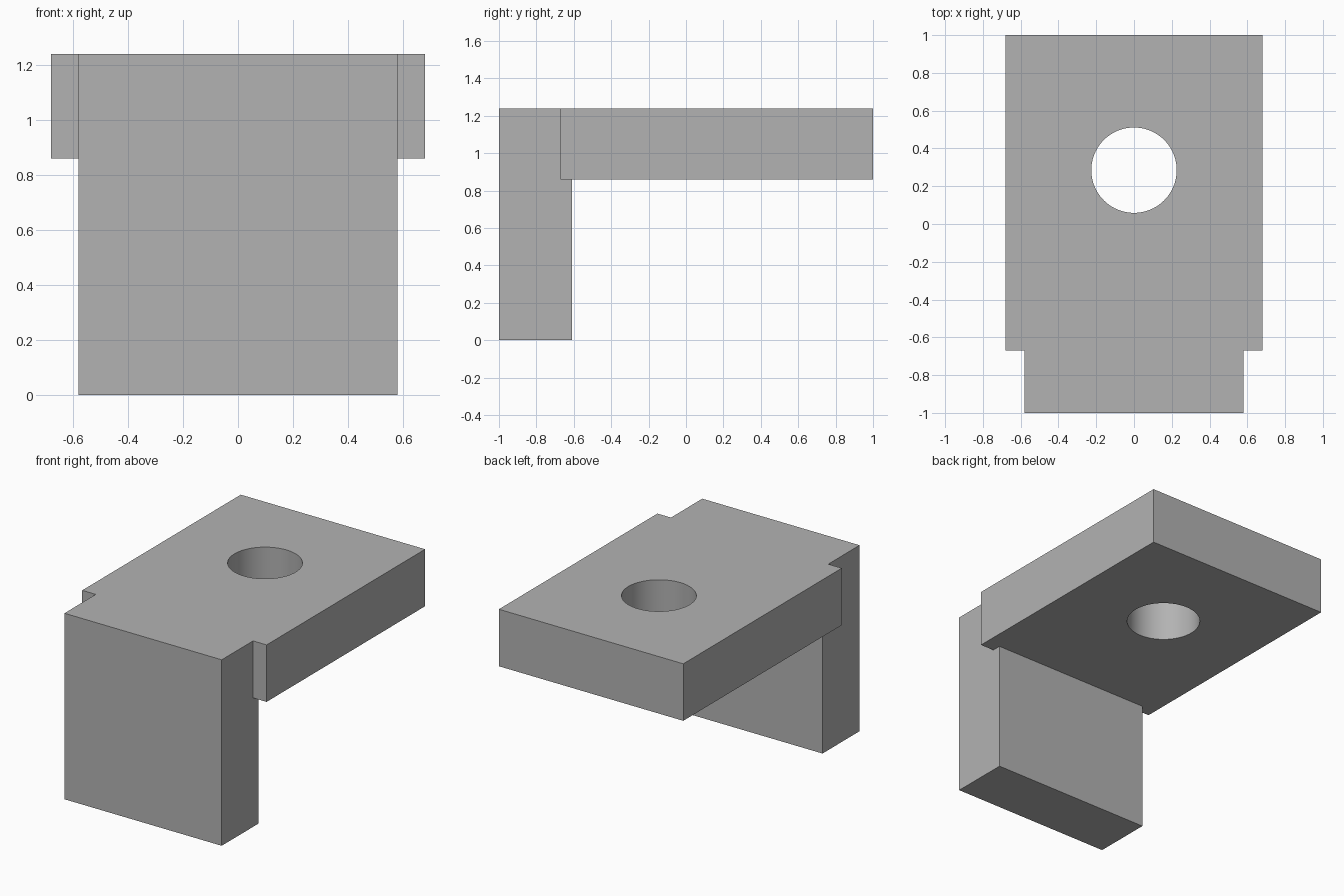
import bpy
import bmesh
import math
from mathutils import Matrix

default = bpy.data.objects.get("Cube")
if default:
    bpy.data.objects.remove(default, do_unlink=True)

# Main dimensions
HEIGHT, PLATE_BOTTOM = 1.24, 0.86
PLATE_X, LEG_X = 0.68, 0.58
FRONT, LEG_BACK, SHOULDER, BACK = -1.0, -0.61, -0.67, 1.0
HOLE_Y, HOLE_RADIUS = 0.285, 0.226

grey = bpy.data.materials.new("plain_grey")
grey.use_nodes = True
colour = (0.45, 0.45, 0.45, 1)
grey.diffuse_color = colour
grey.node_tree.nodes["Principled BSDF"].inputs["Base Color"].default_value = colour


def finish(name, bm):
    mesh = bpy.data.meshes.new(name)
    bm.to_mesh(mesh)
    bm.free()
    mesh.materials.append(grey)
    obj = bpy.data.objects.new(name, mesh)
    bpy.context.collection.objects.link(obj)
    return obj


def extrude_outline(name, outline, z0, z1):
    bm = bmesh.new()
    base = bm.faces.new([bm.verts.new((x, y, z0)) for x, y in outline])
    result = bmesh.ops.extrude_face_region(bm, geom=[base], use_keep_orig=True)
    top = [v for v in result["geom"] if isinstance(v, bmesh.types.BMVert)]
    bmesh.ops.translate(bm, verts=top, vec=(0, 0, z1 - z0))
    bmesh.ops.recalc_face_normals(bm, faces=bm.faces)
    return finish(name, bm)


def combine(target, tool, operation):
    mod = target.modifiers.new(operation.lower(), 'BOOLEAN')
    mod.object, mod.operation, mod.solver = tool, operation, 'EXACT'
    bpy.ops.object.select_all(action='DESELECT')
    target.select_set(True)
    bpy.context.view_layer.objects.active = target
    bpy.ops.object.modifier_apply(modifier=mod.name)
    bpy.data.objects.remove(tool, do_unlink=True)


# Top plate with a narrower front tongue
right_side = [(LEG_X, FRONT), (LEG_X, SHOULDER), (PLATE_X, SHOULDER), (PLATE_X, BACK)]
outline = right_side + [(-x, y) for x, y in reversed(right_side)]
bracket = extrude_outline("angle_bracket", outline, PLATE_BOTTOM, HEIGHT)

# Upright front leg, merged into the plate
leg_outline = [(-LEG_X, FRONT), (LEG_X, FRONT), (LEG_X, LEG_BACK), (-LEG_X, LEG_BACK)]
leg = extrude_outline("front_leg", leg_outline, 0, HEIGHT)
combine(bracket, leg, 'UNION')

# Remove seams between coplanar faces
bm = bmesh.new()
bm.from_mesh(bracket.data)
bmesh.ops.remove_doubles(bm, verts=bm.verts, dist=0.0001)
bmesh.ops.dissolve_limit(bm, angle_limit=math.radians(1), verts=bm.verts, edges=bm.edges)
bm.to_mesh(bracket.data)
bm.free()

# Round hole through the plate
bm = bmesh.new()
bmesh.ops.create_cone(bm, cap_ends=True, segments=96, radius1=HOLE_RADIUS,
                      radius2=HOLE_RADIUS, depth=1,
                      matrix=Matrix.Translation((0, HOLE_Y, HEIGHT)))
hole = finish("hole_cutter", bm)
hole.hide_render = True
combine(bracket, hole, 'DIFFERENCE')

bpy.ops.object.shade_smooth_by_angle(angle=math.radians(30))
